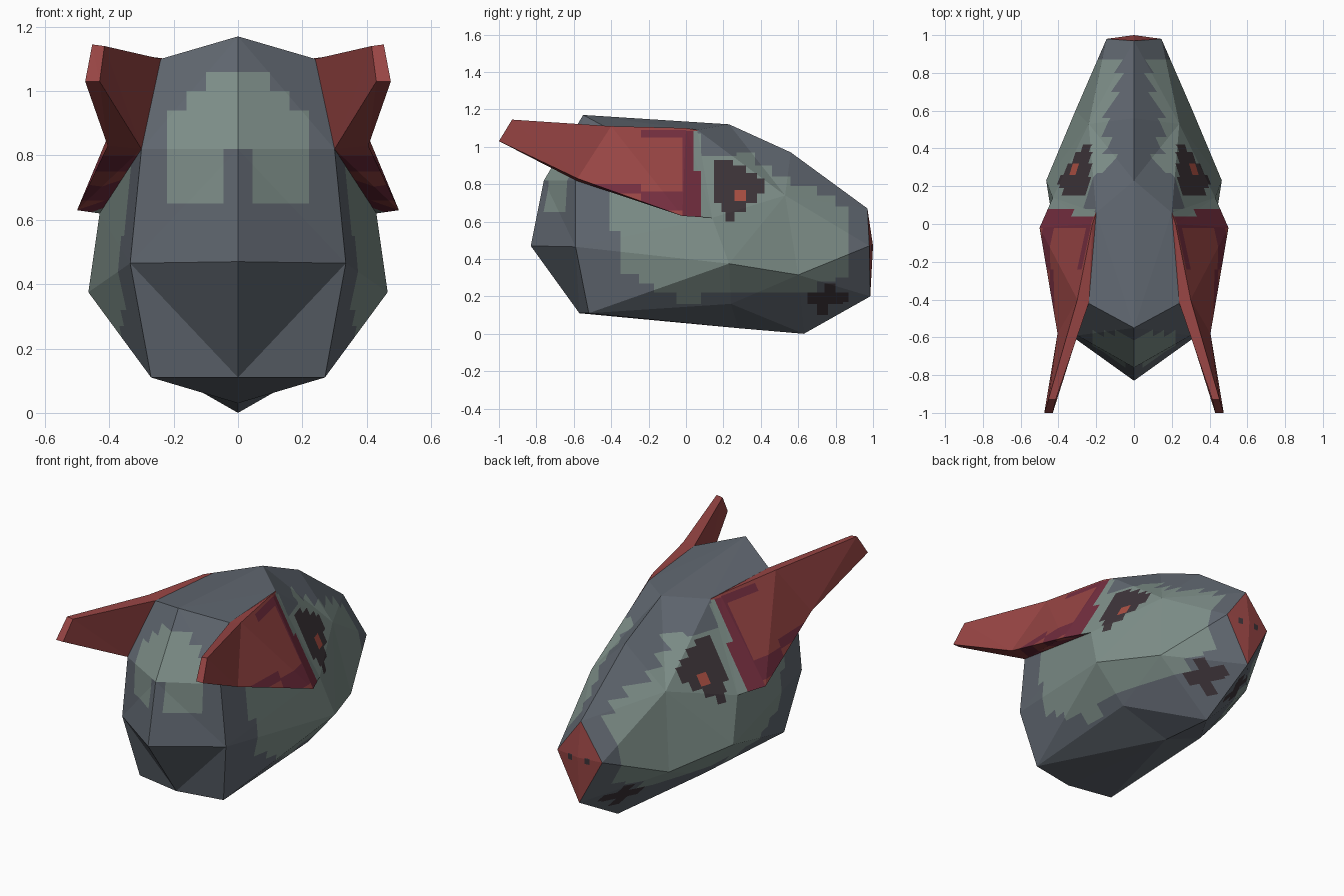
import bpy, bmesh
from mathutils import Vector

if "Cube" in bpy.data.objects:
    bpy.data.objects.remove(bpy.data.objects["Cube"])


def mat(name, rgb):
    m = bpy.data.materials.new(name)
    lin = [((c / 255 + 0.055) / 1.055) ** 2.4 for c in rgb]
    m.diffuse_color = (*lin, 1)
    m.use_nodes = True
    m.node_tree.nodes["Principled BSDF"].inputs["Base Color"].default_value = m.diffuse_color
    return m


MATS = [mat("slate grey", (97, 104, 113)), mat("sage grey", (127, 144, 138)),
        mat("brick red", (152, 69, 68)), mat("crimson", (116, 46, 63)),
        mat("charcoal", (62, 53, 58)), mat("pupil red", (172, 80, 67))]
SLATE, SAGE, RED, CRIMSON, DARK, PUPIL = range(6)


def loft(bm, rings, closed):
    """Bridge rings of points; repeated points collapse into triangles."""
    cache = {}

    def vert(p):
        if p not in cache:
            cache[p] = bm.verts.new(p)
        return cache[p]
    n = len(rings[0])
    for a, b in zip(rings, rings[1:]):
        for i in range(n if closed else n - 1):
            j = (i + 1) % n
            quad = list(dict.fromkeys([a[i], a[j], b[j], b[i]]))
            if len(quad) > 2:
                bm.faces.new([vert(p) for p in quad])
    if closed:
        for r in (rings[0], rings[-1]):
            bm.faces.new([vert(p) for p in r])


def cut(bm, axis, values):
    for v in sorted(set(values)):
        co, no = [0, 0, 0], [0, 0, 0]
        co[axis], no[axis] = v, 1
        bmesh.ops.bisect_plane(bm, geom=bm.verts[:] + bm.edges[:] + bm.faces[:],
                               dist=1e-5, plane_co=co, plane_no=no)


def inside(u, v, rects):
    return any(a < u < b and c < v < d for a, b, c, d in rects)


def edges_u(*groups):
    return [v for g in groups for r in g for v in r[:2]]


def edges_v(*groups):
    return [v for g in groups for r in g for v in r[2:]]


def finish(bm, name):
    me = bpy.data.meshes.new(name)
    bm.to_mesh(me)
    bm.free()
    for m in MATS:
        me.materials.append(m)
    ob = bpy.data.objects.new(name, me)
    bpy.context.collection.objects.link(ob)
    mod = ob.modifiers.new("Mirror", "MIRROR")
    mod.use_clip = True
    return ob


# Head: half cross-sections from crown to underside, back to nose
z0, z1, z2, z3 = (0, -.55, 1.17), (0, -.76, .82), (0, -.83, .47), (0, -.57, .11)
a0, a1, a2, a3 = (.24, -.42, 1.1), (.30, -.59, .82), (.335, -.59, .465), (.27, -.52, .11)
b0, b1, b2, b3 = (.20, .06, 1.09), (.43, .14, .62), (.465, .23, .375), (.28, .24, .16)
bt, bb = (0, .23, 1.12), (0, .28, .03)
ct, cu, cs, cb = (0, .56, .97), (.24, .53, .74), (.31, .60, .315), (0, .63, 0)
nt, ns, nb, tip = (0, .97, .67), (.145, .98, .47), (0, .985, .2), (0, 1.0, .47)
bm = bmesh.new()
loft(bm, [[z0, z0, z1, z2, z3, z3],
          [z0, a0, a1, a2, a3, z3],
          [bt, b0, b1, b2, b3, bb],
          [ct, cu, cu, cs, cb, cb],
          [nt, nt, nt, ns, nb, nb],
          [tip] * 6], False)
bmesh.ops.triangulate(bm, faces=bm.faces[:])

# Painted patches as rectangles: (y0, y1, z0, z1) on the sides
cheek = [(-.41, -.35, .55, .95), (-.35, -.25, .32, .95), (-.25, -.17, .27, 1),
         (-.17, -.05, .22, 1), (-.05, .08, .16, 1.07), (.08, .27, .22, .95),
         (.27, .37, .22, .97), (.37, .46, .22, .90), (.46, .56, .22, .84),
         (.56, .70, .22, .79), (.70, .80, .28, .74), (.80, .87, .30, .68)]
eye = [(.15, .25, .70, .93), (.19, .32, .65, .90), (.21, .26, .60, .65),
       (.32, .38, .70, .86), (.38, .42, .75, .83)]
pupil = [(.26, .32, .71, .77)]
mouth = [(.65, .84, .16, .22), (.70, .76, .10, .20), (.74, .80, .16, .27),
         (.80, .87, .17, .22)]
# (x0, x1, z0, z1) on the back of the head and the nose
nape = [(.045, .22, .65, .82), (-1, .22, .82, .94), (-1, .16, .94, 1.0),
        (-1, .10, 1.0, 1.06)]
nostril = [(.04, .07, .44, .475)]
sides = (cheek, eye, pupil, mouth)
cut(bm, 1, edges_u(*sides))
cut(bm, 2, edges_v(*sides, nape, nostril))
cut(bm, 0, edges_u(nape, nostril))

bm.normal_update()
for f in bm.faces:
    c = f.calc_center_median()
    if f.normal.dot(c - Vector((0, 0, .55))) < 0:
        f.normal_flip()
bm.normal_update()
for f in bm.faces:
    c, n = f.calc_center_median(), f.normal
    k = SLATE
    if n.y > .95:
        k = DARK if inside(c.x, c.z, nostril) else RED
    elif n.y < -.5:
        k = SAGE if inside(c.x, c.z, nape) else SLATE
    elif inside(c.y, c.z, pupil):
        k = PUPIL
    elif inside(c.y, c.z, eye) or inside(c.y, c.z, mouth):
        k = DARK
    elif n.z < .93 and inside(c.y, c.z, cheek):
        k = SAGE
    f.material_index = k
finish(bm, "head")

# Ears: tapering four-sided horns swept backwards
bm = bmesh.new()
loft(bm, [[b0, (.22, 0, 1.10), (.5, -.02, .63), b1],
          [a0, (.30, -.40, 1.11), (.405, -.58, .83), a1],
          [(.415, -.93, 1.14), (.453, -.93, 1.145), (.475, -1, 1.03), (.43, -1, 1.03)]],
     True)
bmesh.ops.triangulate(bm, faces=bm.faces[:])
bmesh.ops.recalc_face_normals(bm, faces=bm.faces[:])
base = [(-.24, .2, .66, .76), (-.55, -.24, .75, .80), (-.02, .2, .6, 1.085),
        (-.24, 0, 1.05, 1.09)]
front = [(.08, .2, .6, .87), (.04, .2, .87, 1.085)]
cut(bm, 1, edges_u(base, front))
cut(bm, 2, edges_v(base, front))
for f in bm.faces:
    c = f.calc_center_median()
    f.material_index = (SAGE if inside(c.y, c.z, front) else
                        CRIMSON if inside(c.y, c.z, base) else RED)
finish(bm, "ears")
